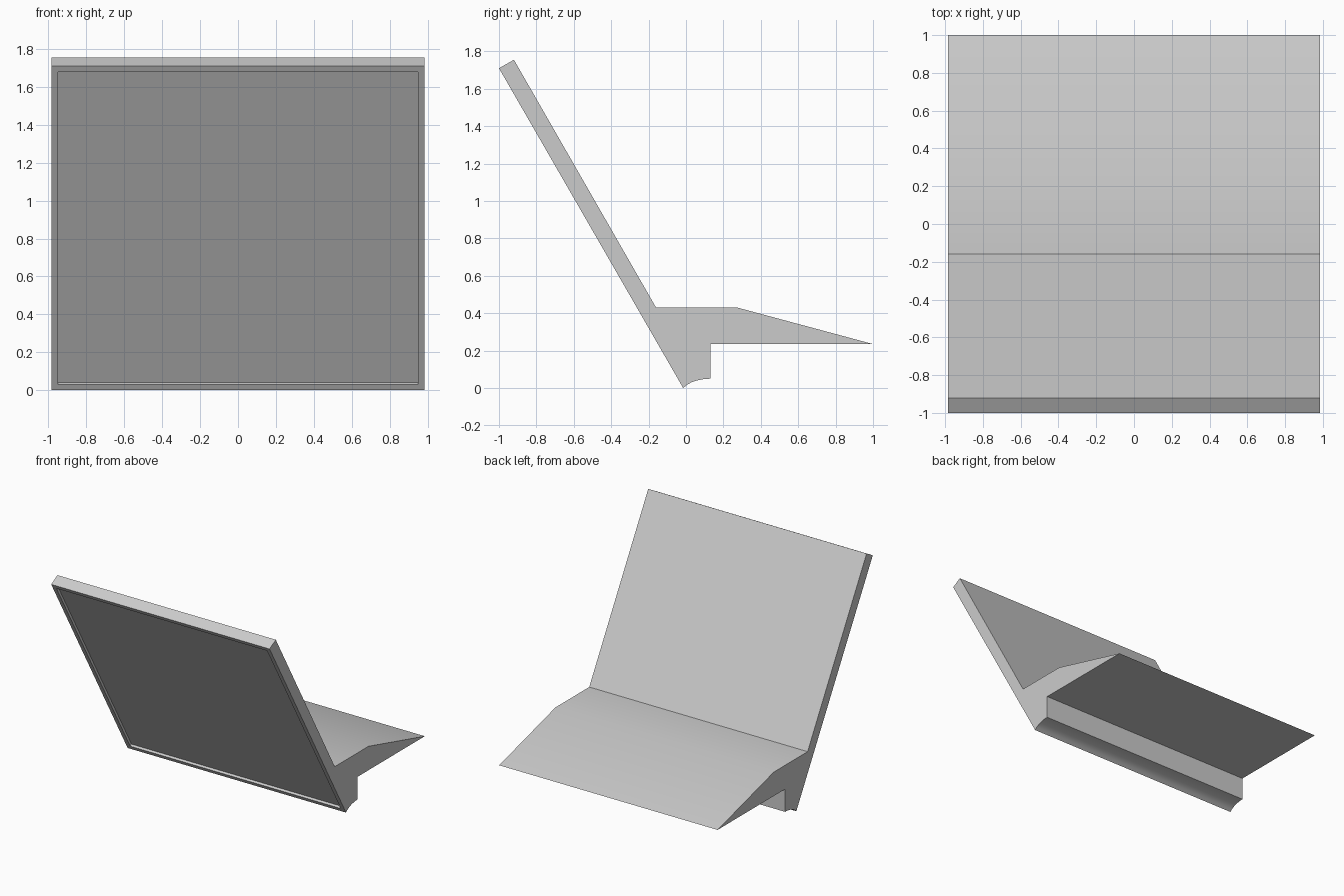
import bpy, bmesh
from mathutils import Vector

cube = bpy.data.objects.get("Cube")
if cube:
    bpy.data.objects.remove(cube, do_unlink=True)

HALF_WIDTH = 0.985

grey = bpy.data.materials.new("light grey")
grey.use_nodes = True
colour = (0.6, 0.6, 0.6, 1)
grey.diffuse_color = colour
grey.node_tree.nodes["Principled BSDF"].inputs["Base Color"].default_value = colour

# Side profile (y, z): leaning panel, flat shelf, tapering foot, hooked base
profile = [
    (-0.015, 0), (-1, 1.71), (-0.92, 1.755), (-0.16, 0.43), (0.275, 0.43),
    (1, 0.235), (0.13, 0.235), (0.13, 0.05), (0.095, 0.048), (0.06, 0.041),
    (0.03, 0.031), (0.005, 0.017),
]

bm = bmesh.new()
side = bm.faces.new([bm.verts.new((-HALF_WIDTH, y, z)) for y, z in profile])
sweep = bmesh.ops.extrude_face_region(bm, geom=[side])
verts = [g for g in sweep["geom"] if isinstance(g, bmesh.types.BMVert)]
bmesh.ops.translate(bm, verts=verts, vec=(2 * HALF_WIDTH, 0, 0))
bmesh.ops.recalc_face_normals(bm, faces=bm.faces)

# Shallow framed recess in the leaning front face
front_dir = Vector((0, -0.866, -0.5))
front = max(bm.faces, key=lambda f: f.normal.dot(front_dir) * f.calc_area())
bmesh.ops.inset_region(bm, faces=[front], thickness=0.05)
bmesh.ops.inset_region(bm, faces=[front], thickness=0, depth=-0.02)

mesh = bpy.data.meshes.new("display_stand")
bm.to_mesh(mesh)
bm.free()
mesh.materials.append(grey)
stand = bpy.data.objects.new("display_stand", mesh)
bpy.context.collection.objects.link(stand)

# Soft bends, crisp corners
bpy.ops.object.select_all(action="DESELECT")
stand.select_set(True)
bpy.context.view_layer.objects.active = stand
bpy.ops.object.shade_smooth_by_angle(angle=0.52)
